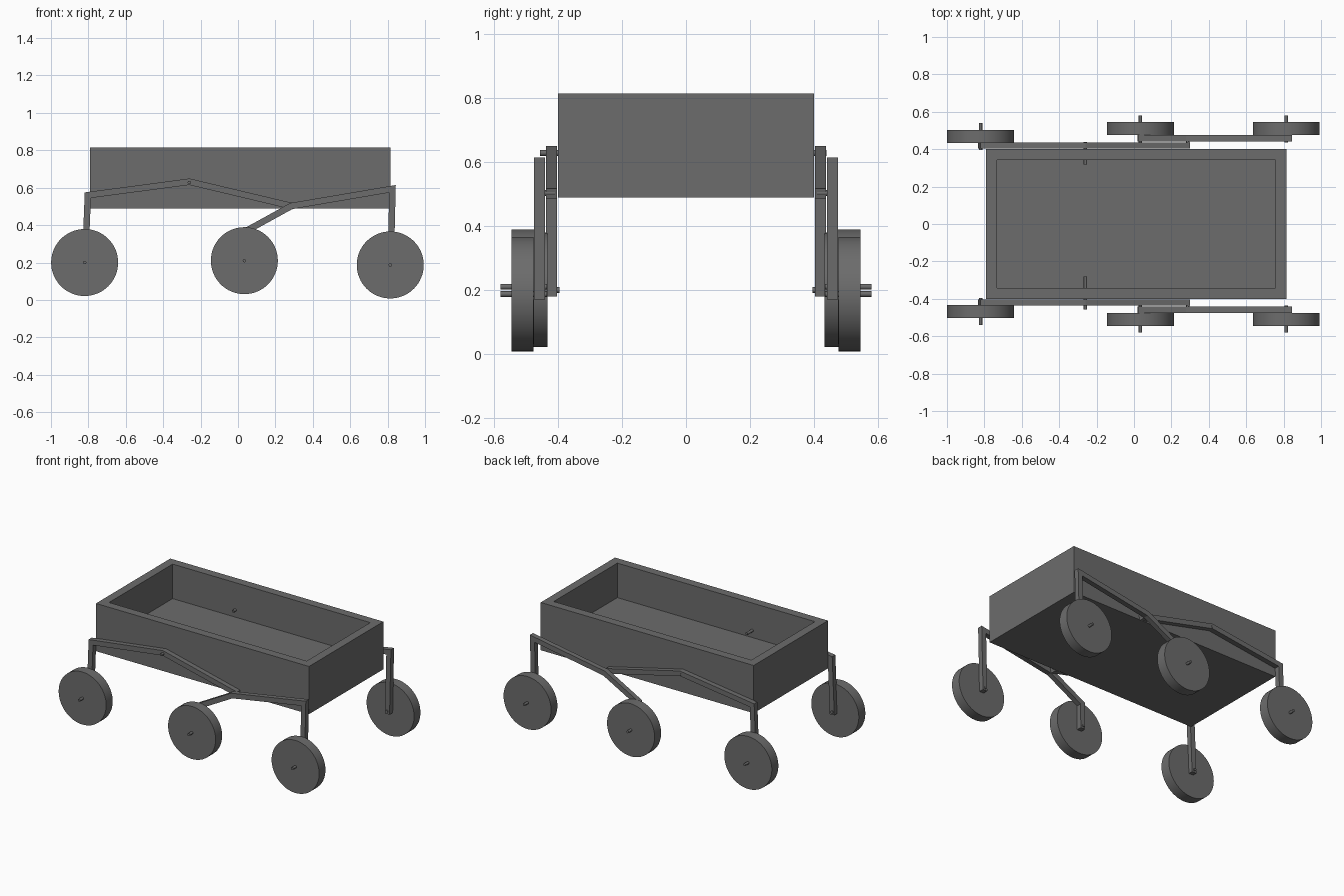
import bpy, bmesh, math
from mathutils import Vector

cube = bpy.data.objects.get("Cube")
if cube:
    bpy.data.objects.remove(cube, do_unlink=True)

# One plain grey for everything
GREY = (0.15, 0.15, 0.15, 1.0)
grey = bpy.data.materials.new("dark grey")
grey.use_nodes = True
grey.diffuse_color = GREY
grey.node_tree.nodes["Principled BSDF"].inputs["Base Color"].default_value = GREY


def finish(bm, name):
    bmesh.ops.recalc_face_normals(bm, faces=bm.faces)
    mesh = bpy.data.meshes.new(name)
    bm.to_mesh(mesh)
    bm.free()
    mesh.materials.append(grey)
    obj = bpy.data.objects.new(name, mesh)
    bpy.context.collection.objects.link(obj)
    return obj


def cylinder(name, x, z, y0, y1, radius, sides):
    """Cylinder lying along y."""
    bpy.ops.mesh.primitive_cylinder_add(
        vertices=sides, radius=radius, depth=abs(y1 - y0),
        location=(x, (y0 + y1) / 2, z), rotation=(math.pi / 2, 0, 0))
    obj = bpy.context.object
    obj.name = name
    obj.data.materials.append(grey)
    bpy.ops.object.shade_smooth_by_angle(angle=math.radians(35))


def bar(name, path, y0, y1, width=0.034):
    """Square bar bent along an xz path with mitred corners."""
    pts = [Vector(p) for p in path]
    dirs = [(b - a).normalized() for a, b in zip(pts, pts[1:])]
    bm = bmesh.new()
    rings = []
    for i, p in enumerate(pts):
        d0, d1 = dirs[max(i - 1, 0)], dirs[min(i, len(dirs) - 1)]
        n0, n1 = Vector((-d0.y, d0.x)), Vector((-d1.y, d1.x))
        m = (n0 + n1).normalized()
        m *= width / 2 / m.dot(n0)
        rings.append([bm.verts.new((q.x, y, q.y)) for q, y in
                      ((p + m, y0), (p - m, y0), (p - m, y1), (p + m, y1))])
    for a, b in zip(rings, rings[1:]):
        for k in range(4):
            j = (k + 1) % 4
            bm.faces.new((a[k], a[j], b[j], b[k]))
    bm.faces.new(rings[0])
    bm.faces.new(rings[-1])
    finish(bm, name)


# Open body: a box whose top is inset and sunk to form the tray
bm = bmesh.new()
bmesh.ops.create_cube(bm, size=1)
for v in bm.verts:
    v.co = (0.0125 + v.co.x * 1.605, v.co.y * 0.80, 0.652 + v.co.z * 0.325)
top = max(bm.faces, key=lambda f: f.calc_center_median().z)
bmesh.ops.inset_region(bm, faces=[top], thickness=0.082)
wall = bmesh.ops.extrude_face_region(bm, geom=[top])
bmesh.ops.delete(bm, geom=[top], context='FACES_ONLY')
floor_verts = [g for g in wall["geom"] if isinstance(g, bmesh.types.BMVert)]
bmesh.ops.translate(bm, verts=floor_verts, vec=(0, 0, -0.235))
finish(bm, "body_tray")

# Suspension on both sides: long rocker, shorter bogie, three wheels
ROCKER = [(-0.818, 0.18), (-0.803, 0.56), (-0.26, 0.632), (0.295, 0.5)]
BOGIE = [(0.816, 0.17), (0.826, 0.594), (0.285, 0.502), (0.038, 0.366), (0.037, 0.19)]
# name: x, z, inner y, outer y, axle start, axle end
WHEELS = {"rear": (-0.82, 0.2, 0.433, 0.503, 0.396, 0.54),
          "middle": (0.034, 0.21, 0.475, 0.545, 0.435, 0.58),
          "front": (0.814, 0.187, 0.477, 0.545, 0.435, 0.58)}

for side, s in (("right", -1), ("left", 1)):
    bar(side + "_rocker", ROCKER, s * 0.403, s * 0.437)
    bar(side + "_bogie", BOGIE, s * 0.441, s * 0.475)
    for name, (x, z, inner, outer, start, end) in WHEELS.items():
        cylinder(f"{side}_{name}_wheel", x, z, s * inner, s * outer, 0.179, 64)
        cylinder(f"{side}_{name}_axle", x, z, s * start, s * end, 0.009, 16)
    cylinder(side + "_bogie_pivot", 0.288, 0.503, s * 0.41, s * 0.474, 0.009, 16)

# Rocker pivots through the tray walls
cylinder("right_rocker_pivot", -0.26, 0.628, -0.457, -0.28, 0.009, 16)
cylinder("left_rocker_pivot", -0.26, 0.628, 0.317, 0.439, 0.009, 16)
